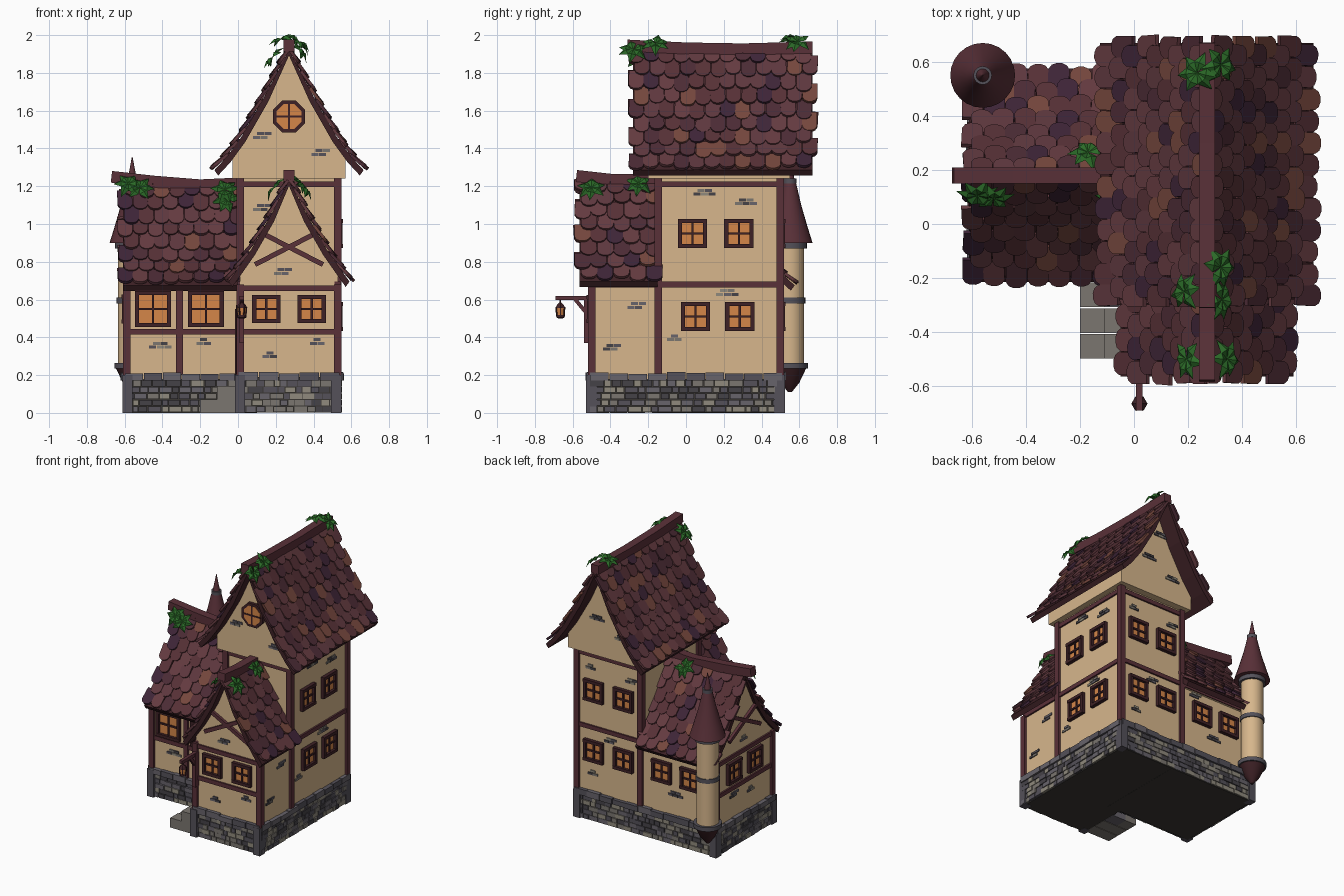
import bpy, bmesh, math, random
from mathutils import Matrix, Vector

if "Cube" in bpy.data.objects:
    bpy.data.objects.remove(bpy.data.objects["Cube"])

random.seed(4)
I = Matrix()
T = lambda x, y, z: Matrix.Translation((x, y, z))
R = lambda deg, ax='Z': Matrix.Rotation(math.radians(deg), 4, ax)
U = random.uniform


def mat(name, hexa):
    m = bpy.data.materials.new(name)
    m.diffuse_color = [(int(hexa[i:i + 2], 16) / 255) ** 2.2 for i in (0, 2, 4)] + [1]
    m.use_nodes = True
    m.node_tree.nodes["Principled BSDF"].inputs["Base Color"].default_value = m.diffuse_color
    return m


PLASTER = mat('plaster', 'd6b58b')
WOOD = mat('wood', '5a343b')
DARK = mat('dark_wood', '40262a')
GLASS = mat('glass', 'd4854a')
MORTAR = mat('mortar', '3c3936')
LEAF = mat('leaf', '2f6a2c')
TILES = [mat('tile_%d' % i, h) for i, h in enumerate(('5e3a40', '573439', '643d42', '74483f', '40293a', '4d2f38'))]
STONES = [mat('stone_%d' % i, h) for i, h in enumerate(('67636a', '55525a', '7a756f', '474449', '8f897c'))]


class Part:
    """Collects simple solids into one named object."""
    def __init__(self, name):
        self.name, self.bm, self.mats = name, bmesh.new(), []

    def add(self, verts, faces, m, M=I):
        if m not in self.mats:
            self.mats.append(m)
        vs = [self.bm.verts.new(M @ Vector(v)) for v in verts]
        for f in faces:
            self.bm.faces.new([vs[i] for i in f]).material_index = self.mats.index(m)

    def prism(self, pts, y0, y1, m, M=I):
        n = len(pts)
        self.add([(x, y, z) for y in (y0, y1) for x, z in pts],
                 [range(n), range(2 * n - 1, n - 1, -1)] +
                 [(i, (i + 1) % n, (i + 1) % n + n, i + n) for i in range(n)], m, M)

    def box(self, x0, x1, y0, y1, z0, z1, m, M=I):
        self.prism([(x0, z0), (x1, z0), (x1, z1), (x0, z1)], y0, y1, m, M)

    def beam(self, p, q, w, h, m, M=I):
        p, q = Vector(p), Vector(q)
        d = q - p
        self.box(-w / 2, w / 2, 0, d.length, -h / 2, h / 2, m,
                 M @ Matrix.Translation(p) @ d.to_track_quat('Y', 'Z').to_matrix().to_4x4())

    def lathe(self, prof, n, m, M=I):
        vs = [(r * math.cos(2 * math.pi * k / n), r * math.sin(2 * math.pi * k / n), z) for r, z in prof for k in range(n)]
        fs = [(j * n + k, j * n + (k + 1) % n, (j + 1) * n + (k + 1) % n, (j + 1) * n + k)
              for j in range(len(prof) - 1) for k in range(n)]
        self.add(vs, fs + [range(n), range(len(vs) - n, len(vs))], m, M)

    def done(self, smooth=False):
        bmesh.ops.recalc_face_normals(self.bm, faces=self.bm.faces)
        me = bpy.data.meshes.new(self.name)
        self.bm.to_mesh(me)
        for m in self.mats:
            me.materials.append(m)
        ob = bpy.data.objects.new(self.name, me)
        bpy.context.collection.objects.link(ob)
        if smooth:
            bpy.context.view_layer.objects.active = ob
            ob.select_set(True)
            bpy.ops.object.shade_smooth_by_angle(angle=math.radians(30))
            ob.select_set(False)


# Wall frames: local x runs along the wall, -y points outward
wall = lambda deg, dist: R(deg) @ T(0, -dist, 0)
WING_F, LEFT_F, RIGHT, BACK, LEFT, PORCH = (wall(0, .5), wall(0, .15), wall(90, .53), wall(180, .5),
                                            wall(-90, .59), wall(-90, -.01))

# Plaster walls
p = Part('walls')
p.box(.01, .53, -.15, .5, .18, 1.26, PLASTER)
p.box(.01, .53, -.5, -.1, .18, .7, PLASTER)
p.box(-.59, .1, -.15, .5, .18, .7, PLASTER)
p.done()

# Stone foundation with coursed bricks, cap stones and corner blocks
p = Part('stone_base')
p.box(-.59, .1, -.15, .51, 0, .19, MORTAR)
p.box(0, .53, -.51, .51, .001, .19, MORTAR)
for M, a, b in ((WING_F, 0, .54), (LEFT_F, -.6, 0), (RIGHT, -.51, .51), (BACK, -.54, .6), (LEFT, -.51, .16), (PORCH, .16, .51)):
    for row in range(5):
        x = a
        while x < b - .01:
            e = min(b, x + U(.03, .08))
            z = .005 + row * .034
            p.box(x + .002, e - .002, -U(.012, .02), .02, z, z + .03, random.choice(STONES), M)
            x = e
    n = round((b - a) / .1)
    for k in range(n):
        w = (b - a) / n
        p.box(a + k * w + .002, a + (k + 1) * w - .002, -U(.024, .032), .02, .172, U(.205, .218), random.choice(STONES[:2]), M)
for x, y in ((-.585, -.15), (-.585, .495), (.01, -.5), (.52, -.5), (.52, .495)):
    p.box(x - .027, x + .027, y - .03, y + .03, 0, .2, STONES[1])
p.done()

# Entrance steps in the front corner
p = Part('steps')
for x0, x1, h in ((-.2, -.11, .07), (-.11, 0, .14)):
    for k in range(3):
        y = -.5 + k * .095
        p.box(x0, x1, y + .002, y + .093, 0, h + U(-.006, .006), random.choice(STONES[:3]))
p.done()

# Timber framing
p = Part('timber_frame')
def post(M, x, z0, z1, w=.036):
    p.box(x - w / 2, x + w / 2, -.014, .02, z0, z1, WOOD, M)
def rail(M, x0, x1, z, w=.03):
    p.box(x0, x1, -.012, .02, z - w / 2, z + w / 2, WOOD, M)
for x, y, z in ((-.588, -.148, .68), (-.588, .498, .68), (.012, -.498, .68), (.528, -.498, .68),
                (.012, -.148, 1.24), (.528, -.148, 1.24), (.528, .498, 1.24), (.012, .498, 1.24)):
    p.box(x - .02, x + .02, y - .02, y + .02, .2, z, WOOD)
post(LEFT_F, -.31, .2, .66)
for M, a, b in ((WING_F, .01, .53), (LEFT_F, -.59, 0), (LEFT, -.5, .15)):
    rail(M, a, b, .43)
    rail(M, a, b, .66)
for M, a, b in ((RIGHT, -.5, .5), (BACK, -.53, .59), (PORCH, .15, .5)):
    rail(M, a, b, .68)
for M, a, b in ((wall(0, .15), .01, .53), (RIGHT, -.15, .5), (BACK, -.53, -.01), (PORCH, -.5, .15)):
    rail(M, a, b, 1.21)
for M, c in ((WING_F, .27), (LEFT, -.18)):
    for s in (-1, 1):
        p.beam((c - .18 * s, -.005, .785), (c + .13 * s, -.005, .945), .03, .026, WOOD, M)
p.done()

# Windows: glass pane, four frame bars and a cross
p = Part('windows')
def window(M, x, z, s):
    h, b = s / 2, .022
    p.box(x - h + .01, x + h - .01, -.006, .01, z - h + .01, z + h - .01, GLASS, M)
    for a in (-h, h - b):
        p.box(x + a, x + a + b, -.024, .01, z - h, z + h, DARK, M)
        p.box(x - h, x + h, -.026, .01, z + a, z + a + b, DARK, M)
    p.box(x - .006, x + .006, -.014, .01, z - h, z + h, DARK, M)
    p.box(x - h, x + h, -.015, .01, z - .006, z + .006, DARK, M)
for M, xs, z, s in ((LEFT_F, (-.45, -.17), .55, .19), (WING_F, (.15, .39), .55, .15), (RIGHT, (.035, .28), .95, .155),
                    (RIGHT, (.05, .285), .51, .155), (BACK, (-.15, -.39), .95, .155), (BACK, (-.15, -.39), .51, .155),
                    (BACK, (.16, .39), .51, .155), (LEFT, (-.06, -.3), .55, .155)):
    for x in xs:
        window(M, x, z, s)
octagon = lambda r: [(.27 + r * math.cos(math.radians(22.5 + 45 * k)), 1.57 + r * math.sin(math.radians(22.5 + 45 * k))) for k in range(8)]
p.prism(octagon(.092), -.222, -.19, DARK)
p.prism(octagon(.072), -.224, -.19, GLASS)
p.box(.265, .275, -.228, -.2, 1.5, 1.64, DARK)
p.box(.2, .34, -.228, -.2, 1.565, 1.575, DARK)
p.done()

# Side door
p = Part('door')
p.box(.25, .43, -.02, .01, .2, .57, WOOD, PORCH)
for k in range(4):
    p.box(.27 + k * .035, .303 + k * .035, -.026, .01, .2, .55, DARK, PORCH)
p.done()

# Patches of exposed brick
p = Part('exposed_bricks')
for M, spots in ((WING_F, ((.17, .29), (.42, .36), (.23, .73))), (LEFT_F, ((-.43, .34), (-.18, .36), (.12, 1.07))),
                 (RIGHT, ((-.27, .55), (-.4, .33), (-.06, .38), (.2, .62), (.08, 1.15), (.3, 1.1))),
                 (BACK, ((-.27, .6), (-.4, .33), (-.1, 1.08), (-.42, 1.1), (.25, .35), (.1, .62))),
                 (LEFT, ((-.1, .33), (-.3, .36), (-.18, .73))), (wall(0, .2), ((.43, 1.36), (.12, 1.45))),
                 (wall(180, .55), ((-.15, 1.4), (-.35, 1.5), (-.25, 1.7)))):
    for x, z in spots:
        for k in range(random.randint(3, 5)):
            bx, bz = x + (k // 2) * .04 - .04 + (k % 2) * .02, z + (k % 2) * .02
            p.box(bx, bx + .037, -.007, .01, bz, bz + .016, random.choice(STONES), M)
p.done()


# Roofs: ridge along local y, half profile of (offset, height), gable walls and rounded tiles
def roof(name, M, prof, y0, y1, rows, hw, zb, g0, g1, ridge):
    pts = [Vector((o, 0, z)) for o, z in prof]
    p = Part(name + '_gable')
    lens = [(b - a).length for a, b in zip(pts, pts[1:])]
    total = sum(lens)
    def at(t):
        for a, b, l in zip(pts, pts[1:], lens):
            if t <= l or b is pts[-1]:
                d = (b - a) / l
                return a + d * t, Vector((-d.z, 0, d.x))
            t -= l
    edge = next(a.lerp(b, (hw - a.x) / (b.x - a.x)) for a, b in zip(pts, pts[1:]) if b.x >= hw)
    half = [(hw, zb), (hw, edge.z - .02)] + [(v.x, v.z - .02) for v in reversed(pts) if v.x < hw]
    p.prism(half + [(-x, z) for x, z in reversed(half[:-1])], g0, g1, PLASTER, M)
    p.done()
    p = Part(name + '_tiles')
    cols = round((y1 - y0) / .083)
    w = (y1 - y0) / cols
    step = total / rows
    for s in (-1, 1):
        S = M @ Matrix.Diagonal((s, 1, 1, 1))
        p.prism([(v.x, v.z) for v in pts] + [(v.x - (.02 if i else 0), v.z - .028) for i, v in reversed(list(enumerate(pts)))],
                y0 + .01, y1 - .01, DARK, S)
        for i in range(rows):
            for j in range(cols):
                t = (i + 1) * step + U(-.012, .012)
                (a, n), (b, nb) = at(t), at(max(0, t - 1.4 * step))
                a, b = a + n * U(.014, .024), b + nb * .004
                up = (b - a).normalized()
                n = up.cross(Vector((0, 1, 0)))
                F = Matrix((Vector((0, 1, 0)), n, up)).transposed().to_4x4()
                y = y0 + w * (j + .5 + (.2 if i % 2 else -.2))
                L, h = (b - a).length, w * .49
                p.prism([(-h, L), (h, L), (h, .028), (h * .72, .009), (h * .25, 0), (-h * .25, 0), (-h * .72, .009), (-h, .028)],
                        -.008, .008, random.choice(TILES + TILES[:3]), S @ T(a.x, y, a.z) @ F @ R(U(-3, 3), 'Y'))
    p.done()
    p = Part(name + '_ridge_beam')
    for a, b in zip(ridge, ridge[1:]):
        p.beam((0, a[0], a[1]), (0, b[0], b[1]), .06, .062, WOOD, M)
    p.done()


roof('tower_roof', T(.27, 0, 0), [(0, 1.92), (.13, 1.675), (.25, 1.465), (.33, 1.355), (.395, 1.285)],
     -.29, .68, 9, .3, 1.24, -.2, .55, [(-.31, 1.945), (0, 1.93), (.3, 1.925), (.67, 1.935)])
roof('front_wing_roof', T(.27, 0, 0), [(0, 1.23), (.1, 1.04), (.2, .865), (.27, .765), (.32, .695)],
     -.575, -.14, 8, .26, .66, -.5, -.12, [(-.58, 1.255), (-.4, 1.235), (-.15, 1.23)])
roof('left_wing_roof', T(0, .18, 0) @ R(90), [(0, 1.21), (.13, .99), (.25, .82), (.33, .735), (.395, .675)],
     -.02, .62, 8, .325, .66, 0, .59, [(-.01, 1.215), (.2, 1.205), (.45, 1.225), (.67, 1.25)])

# Corner turret
p = Part('corner_turret')
C = T(-.56, .55, 0)
p.lathe([(.075, .24), (.075, .89)], 24, PLASTER, C)
p.lathe([(.01, .11), (.05, .16), (.088, .24)], 24, DARK, C)
for z, r in ((.25, .095), (.595, .082), (.885, .09)):
    p.lathe([(r, z - .015), (r, z + .015)], 24, STONES[1], C)
p.lathe([(.12, .9), (.095, .98), (.06, 1.1), (.032, 1.22)], 24, WOOD, C)
p.lathe([(.034, 1.215), (.034, 1.24)], 24, STONES[1], C)
p.lathe([(.024, 1.24), (.014, 1.29), (.002, 1.355)], 24, WOOD, C)
p.done(True)

# Hanging lantern on a bracket
p = Part('lantern')
p.box(.007, .033, -.54, -.5, .37, .62, WOOD)
p.box(.008, .032, -.69, -.5, .597, .62, WOOD)
p.beam((.02, -.52, .52), (.02, -.59, .605), .02, .02, WOOD)
L = T(.02, -.665, 0)
p.lathe([(.004, .575), (.004, .6)], 6, DARK, L)
p.lathe([(.02, .515), (.024, .555)], 6, GLASS, L)
p.lathe([(.03, .555), (.022, .57), (.006, .585)], 6, DARK, L)
p.lathe([(.014, .5), (.024, .505), (.024, .517)], 6, DARK, L)
for k in range(6):
    a = math.radians(60 * k)
    p.beam((.022 * math.cos(a), .022 * math.sin(a), .51), (.026 * math.cos(a), .026 * math.sin(a), .56), .006, .006, DARK, L)
p.done()

# Ivy clusters of folded leaves on the ridges
p = Part('ivy')
for x, y, z, tilt in ((.31, .59, 1.95, 35), (.31, -.16, 1.94, 35), (.31, -.28, 1.91, 50), (.2, -.25, 1.87, -50), (.24, .56, 1.96, -20),
                      (.21, -.5, 1.18, -50), (.33, -.5, 1.18, 50), (.31, -.25, 1.2, 45)):
    for k in range(6):
        p.add([(0, 0, .02), (.035, .025, .022), (.08, 0, U(-.01, .02)), (.035, -.025, .022), (.04, 0, .034)],
              [(0, 1, 4), (1, 2, 4), (2, 3, 4), (3, 0, 4)], LEAF, T(x, y, z) @ R(tilt, 'Y') @ R(60 * k + U(-15, 15)))
for x, y, z, tilt in ((-.58, .12, 1.2, 50), (-.52, .11, 1.18, 55), (-.17, .25, 1.17, -50), (-.07, .11, 1.17, 55), (-.06, .1, 1.12, 60)):
    for k in range(6):
        p.add([(0, 0, .02), (.035, .025, .022), (.08, 0, U(-.01, .02)), (.035, -.025, .022), (.04, 0, .034)],
              [(0, 1, 4), (1, 2, 4), (2, 3, 4), (3, 0, 4)], LEAF, T(x, y, z) @ R(tilt, 'X') @ R(60 * k + U(-15, 15)))
p.done()
